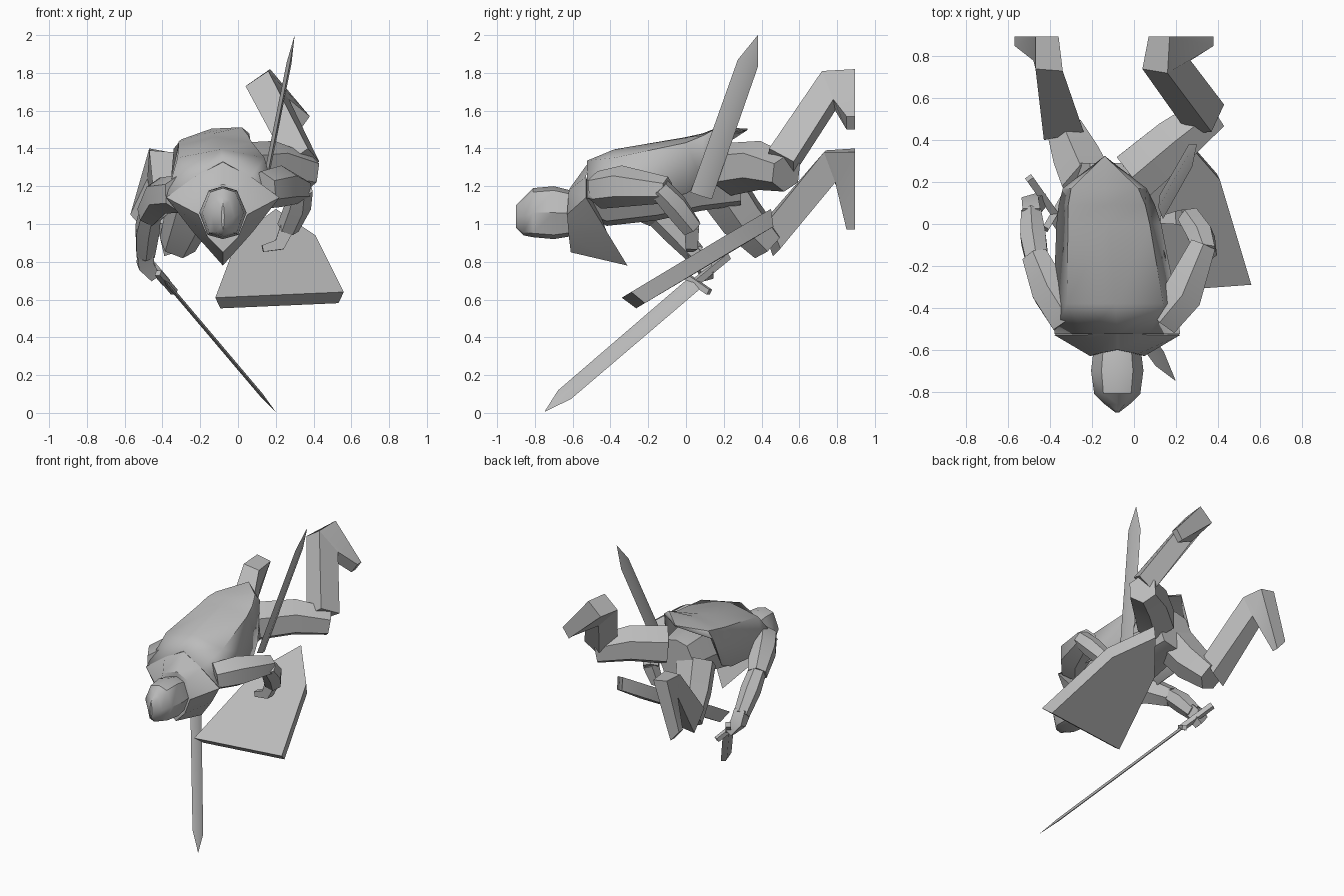
import bpy, bmesh, math
from mathutils import Vector as V

cube = bpy.data.objects.get("Cube")
if cube:
    bpy.data.objects.remove(cube)

grey = bpy.data.materials.new("plain grey")
grey.use_nodes = True
tone = (0.5, 0.5, 0.5, 1)
grey.diffuse_color = tone
grey.node_tree.nodes["Principled BSDF"].inputs["Base Color"].default_value = tone


def loft(name, rings, closed=True):
    """Skin a list of equal-length rings; closed rings also get end caps."""
    bm = bmesh.new()
    rows = [[bm.verts.new(p) for p in ring] for ring in rings]
    n = len(rows[0])
    for a, b in zip(rows, rows[1:]):
        for i in range(n if closed else n - 1):
            j = (i + 1) % n
            bm.faces.new((a[i], a[j], b[j], b[i]))
    if closed:
        bm.faces.new(rows[0][::-1])
        bm.faces.new(rows[-1])
    bmesh.ops.remove_doubles(bm, verts=bm.verts, dist=0.0005)
    bmesh.ops.recalc_face_normals(bm, faces=bm.faces)
    mesh = bpy.data.meshes.new(name)
    bm.to_mesh(mesh)
    bm.free()
    mesh.materials.append(grey)
    obj = bpy.data.objects.new(name, mesh)
    bpy.context.collection.objects.link(obj)
    bpy.ops.object.select_all(action="DESELECT")
    obj.select_set(True)
    bpy.context.view_layer.objects.active = obj
    bpy.ops.object.shade_smooth_by_angle(angle=math.radians(38))
    return obj


def limb(name, points, radii, sides=6, up=(0, 0, 1)):
    """Tapered faceted tube along a few joints."""
    pts = [V(p) for p in points]
    rings = []
    for k, (p, r) in enumerate(zip(pts, radii)):
        d = (pts[min(k + 1, len(pts) - 1)] - pts[max(k - 1, 0)]).normalized()
        u = d.cross(V(up)).normalized()
        v = u.cross(d)
        rings.append([p + r * (u * math.cos(a) + v * math.sin(a))
                      for a in [math.tau * (i + 0.5) / sides for i in range(sides)]])
    return loft(name, rings)


def blade(name, base, tip, wide, half_width, half_thick, point=0.16):
    """Diamond-section blade with a pointed end."""
    base, tip = V(base), V(tip)
    d = (tip - base).normalized()
    w = V(wide)
    w = (w - d * w.dot(d)).normalized()
    n = d.cross(w)
    rings = []
    for p, s in ((base, 1), (tip - d * point, 0.95), (tip, 0)):
        rings.append([p + w * half_width * s, p + n * half_thick * s,
                      p - w * half_width * s, p - n * half_thick * s])
    return loft(name, rings)


def half_ring(half, cx):
    """Mirror a half outline running from top to bottom."""
    return [V((cx + x, y, z)) for x, y, z in half] + \
           [V((cx - x, y, z)) for x, y, z in half[-2:0:-1]]


def section(cx, y, hw, top, bottom):
    h = top - bottom
    return half_ring([(0, y, top), (hw * 0.6, y, top - h * 0.08), (hw, y, top - h * 0.5),
                      (hw * 0.65, y, bottom + h * 0.08), (0, y, bottom)], cx)


def shin_and_foot(side, knee, ankle, heel, toe):
    """Boxy lower leg mitred into a wedge foot whose sole faces back."""
    loft(side + "_shin", [knee, ankle])
    sole = 0.895
    back = [(x, sole, z) for x, z in heel]
    loft(side + "_foot", [ankle, back + [(x, sole - 0.045, z) for x, z in toe],
                          back + [(x, sole, z) for x, z in toe]])


MID = -0.08

# Torso and pelvis
loft("torso", [section(*s) for s in (
    (MID, -0.5, 0.22, 1.25, 1.03), (MID, -0.42, 0.25, 1.31, 0.99),
    (MID, -0.15, 0.23, 1.36, 1.02), (-0.11, 0.08, 0.18, 1.4, 1.07),
    (-0.12, 0.29, 0.15, 1.38, 1.1))])

# Cloak over the back, wrapping the flanks and ending in a lifted tail
rows = []
for y, left, right, low, top, tilt, shoulder, height in (
        (-0.525, -0.38, 0.22, 1.14, 1.335, 0, 0.5, 0.56),
        (-0.38, -0.385, 0.205, 1.12, 1.395, 0, 0.78, 0.84),
        (0.0, -0.37, 0.13, 1.15, 1.46, 0.01, 0.78, 0.88),
        (0.09, -0.36, 0.1, 1.2, 1.48, 0.02, 0.8, 0.9),
        (0.17, -0.34, 0.06, 1.44, 1.49, 0.04, 0.8, 0.8)):
    rows.append([((left + right) / 2 + t * (right - left) / 2, y,
                  low + (top - low) * f + t * tilt)
                 for t, f in ((-1, 0), (-shoulder, height), (0, 1), (shoulder, height), (1, 0))])
rows.append([(-0.14, 0.325, 1.505)] * 5)
cloak = loft("cloak", rows, closed=False)
cloak.modifiers.new("thickness", "SOLIDIFY").thickness = 0.008

# Collar hanging to a point over the chest
inner = [(0, -0.6, 1.21), (0.1, -0.62, 1.18), (0.13, -0.63, 1.05), (0.08, -0.62, 0.93), (0, -0.61, 0.85)]
outer = [(0, -0.51, 1.335), (0.15, -0.53, 1.25), (0.3, -0.53, 1.14), (0.16, -0.42, 0.96), (0, -0.31, 0.78)]
loft("collar", [half_ring(inner, MID), half_ring(outer, MID)])

# Helmet with a sharp front ridge
loft("helmet", [section(MID, *s) for s in (
    (-0.58, 0.11, 1.17, 0.94), (-0.7, 0.125, 1.2, 0.92), (-0.81, 0.11, 1.19, 0.93),
    (-0.86, 0.06, 1.14, 0.94), (-0.9, 0.008, 1.1, 0.98))])

# Arms
limb("left_upper_arm", [(0.13, -0.46, 1.18), (0.23, -0.34, 1.2), (0.33, -0.1, 1.18)], (0.1, 0.11, 0.07))
limb("left_forearm", [(0.34, -0.14, 1.19), (0.32, -0.06, 1.1), (0.265, 0.03, 0.98)], (0.06, 0.07, 0.06))
limb("left_hand", [(0.265, 0.03, 0.99), (0.22, 0.03, 0.89), (0.13, 0.02, 0.87)], (0.055, 0.045, 0.025), 4, (0, 1, 0))
limb("right_upper_arm", [(-0.31, -0.46, 1.16), (-0.4, -0.32, 1.15), (-0.47, -0.16, 1.05)], (0.1, 0.1, 0.07))
limb("right_forearm", [(-0.46, -0.19, 1.08), (-0.48, -0.07, 0.97), (-0.49, 0.05, 0.84)], (0.06, 0.07, 0.055))
limb("right_hand", [(-0.49, 0.04, 0.86), (-0.49, 0.09, 0.79), (-0.44, 0.12, 0.72)], (0.06, 0.06, 0.04), 4, (0, 1, 0))

# Thighs
limb("left_thigh", [(0.0, 0.23, 1.29), (0.19, 0.39, 1.31), (0.37, 0.53, 1.27)], (0.14, 0.13, 0.1))
limb("right_thigh", [(-0.21, 0.18, 1.2), (-0.26, 0.29, 1.04), (-0.32, 0.43, 0.89)], (0.14, 0.13, 0.1))

# Lower legs and feet
shin_and_foot("left",
              [(0.26, 0.43, 1.32), (0.37, 0.44, 1.4), (0.43, 0.57, 1.33), (0.31, 0.57, 1.26)],
              [(0.04, 0.74, 1.73), (0.16, 0.72, 1.81), (0.27, 0.78, 1.66), (0.16, 0.79, 1.6)],
              [(0.07, 1.73), (0.17, 1.82)], [(0.38, 1.57), (0.33, 1.5)])
shin_and_foot("right",
              [(-0.43, 0.4, 1.0), (-0.24, 0.44, 1.02), (-0.27, 0.5, 0.87), (-0.39, 0.46, 0.83)],
              [(-0.47, 0.74, 1.39), (-0.34, 0.73, 1.38), (-0.37, 0.79, 1.22), (-0.48, 0.78, 1.24)],
              [(-0.47, 1.4), (-0.36, 1.38)], [(-0.5, 0.97), (-0.57, 1.05)])

# Sword in the right hand
tip, guard, pommel = V((0.2, -0.75, 0.005)), V((-0.38, 0.05, 0.69)), V((-0.5, 0.22, 0.83))
flat = V((-0.43, -0.74, 0.51))
blade("lower_sword_blade", guard, tip, flat, 0.048, 0.01)
limb("lower_sword_grip", [guard, pommel], (0.025, 0.025), 4)
limb("lower_sword_guard", [guard + flat * 0.1, guard - flat * 0.1], (0.022, 0.022), 4)

# Second sword, rising from the left hip
blade("upper_sword_blade", (0.13, 0.08, 1.15), (0.3, 0.38, 2.0), (-0.015, 0.11, -0.03), 0.06, 0.014)

# Tapering shield with a bevelled rim
top = [V(p) for p in ((-0.12, -0.34, 0.61), (0.56, -0.29, 0.64), (0.41, 0.21, 0.94),
                      (0.2, 0.45, 1.08), (0.0, 0.2, 0.93))]
centre = sum(top, V()) / len(top)
under = [centre + (p - centre) * 0.92 + V((0, 0.045, -0.075)) for p in top]
loft("shield", [top, under])
